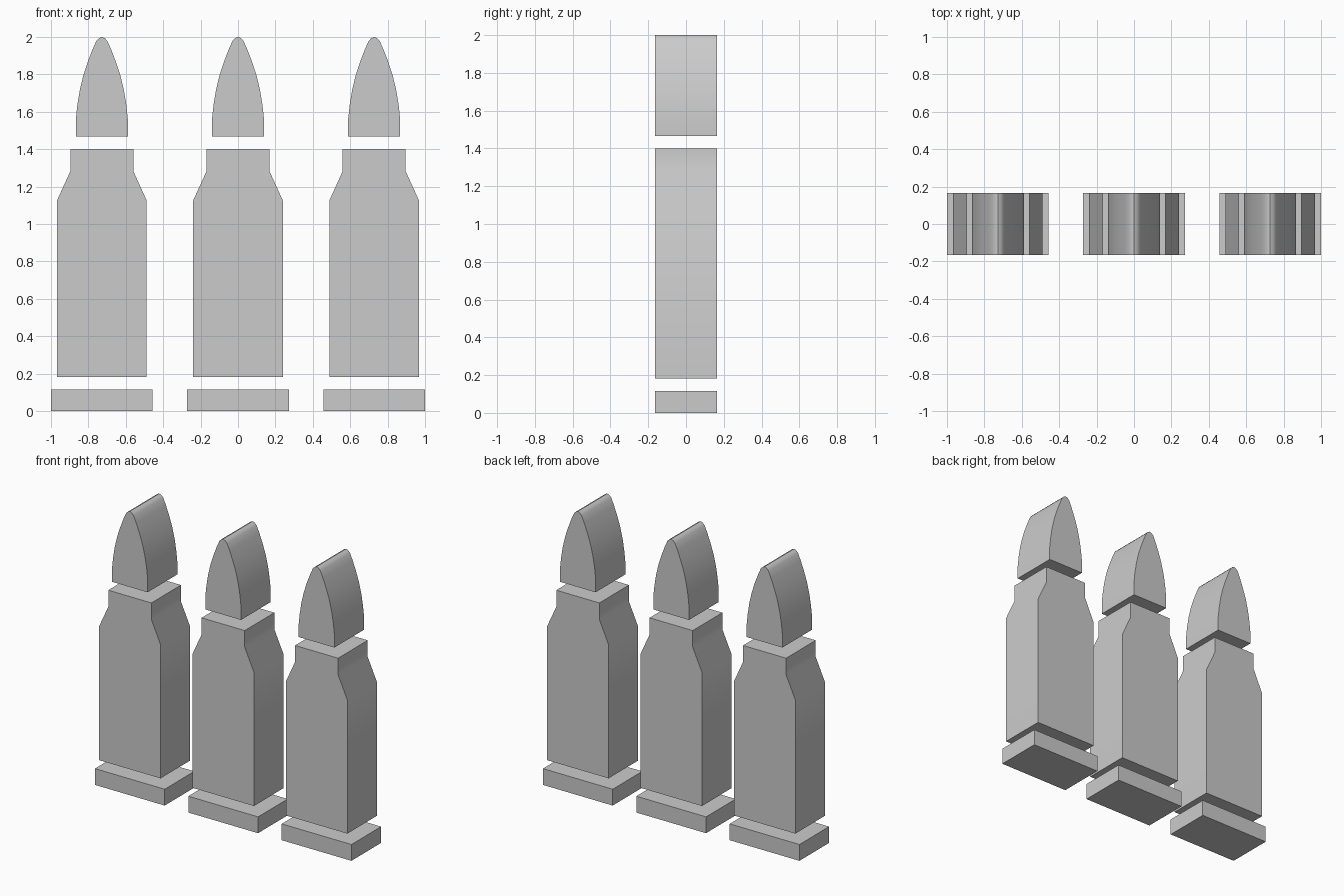
import bpy, bmesh, math

if "Cube" in bpy.data.objects:
    bpy.data.objects.remove(bpy.data.objects["Cube"])

HALF_DEPTH = 0.165


def extruded_part(name, half_profile, cx):
    """Mirror a right-hand (x, z) outline, bottom to top, and extrude it along y."""
    left = [(-x, z) for x, z in reversed(half_profile) if x > 0]
    outline = half_profile + left
    bm = bmesh.new()
    face = bm.faces.new([bm.verts.new((x, -HALF_DEPTH, z)) for x, z in outline])
    ext = bmesh.ops.extrude_face_region(bm, geom=[face], use_keep_orig=True)
    moved = [g for g in ext["geom"] if isinstance(g, bmesh.types.BMVert)]
    bmesh.ops.translate(bm, verts=moved, vec=(0, 2 * HALF_DEPTH, 0))
    bmesh.ops.recalc_face_normals(bm, faces=bm.faces)
    mesh = bpy.data.meshes.new(name)
    bm.to_mesh(mesh)
    bm.free()
    obj = bpy.data.objects.new(name, mesh)
    obj.location.x = cx
    bpy.context.collection.objects.link(obj)
    bpy.ops.object.select_all(action="DESELECT")
    obj.select_set(True)
    bpy.context.view_layer.objects.active = obj
    bpy.ops.object.shade_smooth_by_angle(angle=math.radians(32))
    return obj


# Right-hand outlines of the three separate parts
rim = [(0.272, 0.0), (0.272, 0.115)]
casing = [(0.24, 0.183), (0.24, 1.125), (0.168, 1.283), (0.168, 1.40)]
tip = [(0.139, 1.467), (0.139, 1.56), (0.131, 1.635), (0.118, 1.715),
       (0.099, 1.795), (0.075, 1.868), (0.05, 1.933), (0.03, 1.978),
       (0.016, 1.993), (0.0, 2.0)]

# Three identical cartridges in a row
for side, cx in (("left", -0.728), ("middle", 0.0), ("right", 0.728)):
    extruded_part(f"{side}_rim", rim, cx)
    extruded_part(f"{side}_casing", casing, cx)
    extruded_part(f"{side}_tip", tip, cx)
